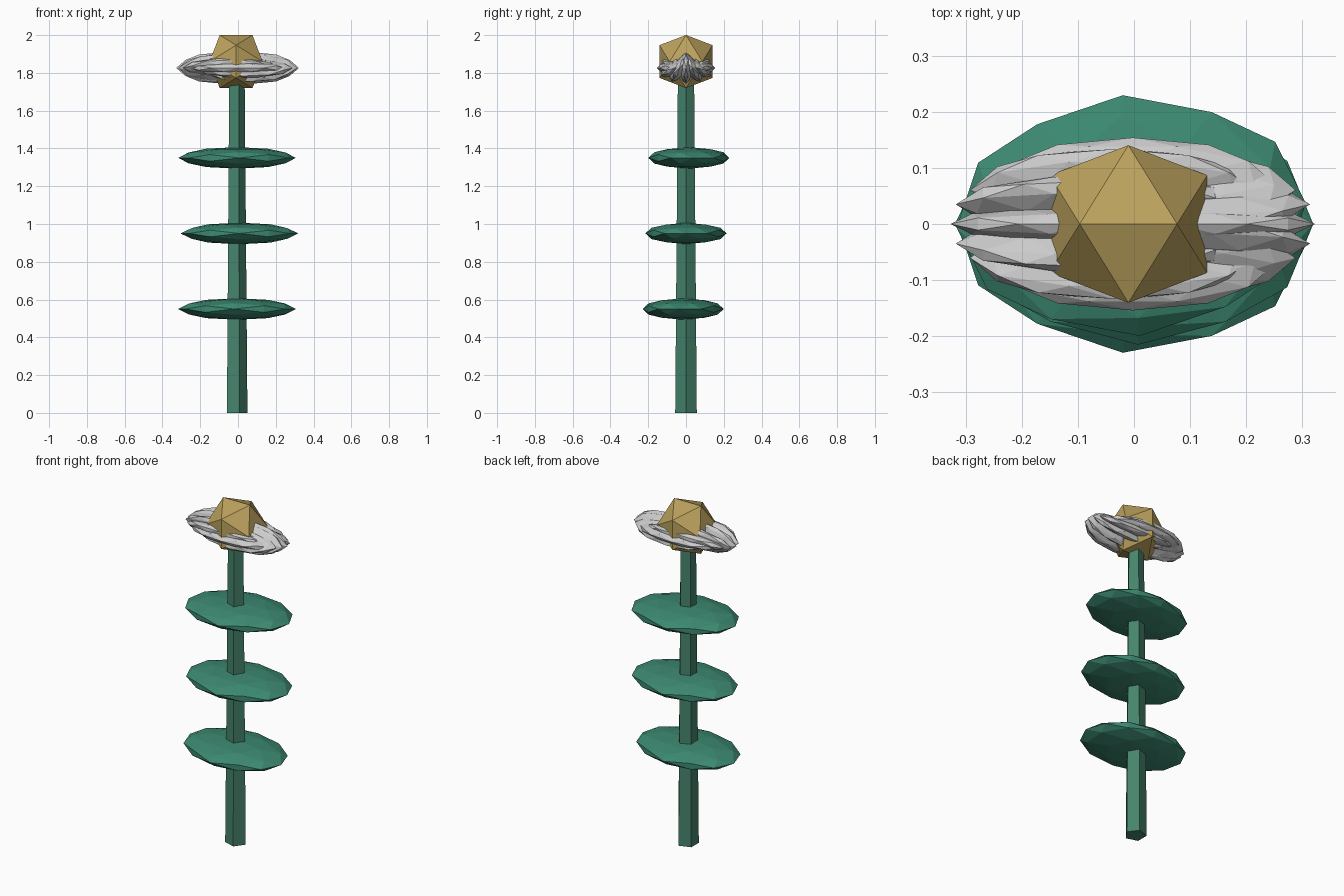
import bpy, bmesh, math
from mathutils import Vector, Matrix

if "Cube" in bpy.data.objects:
    bpy.data.objects.remove(bpy.data.objects["Cube"])

CX = -0.01  # stem axis


def material(name, rgb):
    m = bpy.data.materials.new(name)
    m.diffuse_color = (*rgb, 1)
    m.use_nodes = True
    m.node_tree.nodes["Principled BSDF"].inputs["Base Color"].default_value = m.diffuse_color
    return m


def add_object(name, bm, mat=None):
    bmesh.ops.recalc_face_normals(bm, faces=bm.faces)
    me = bpy.data.meshes.new(name)
    bm.to_mesh(me)
    bm.free()
    ob = bpy.data.objects.new(name, me)
    bpy.context.collection.objects.link(ob)
    if mat:
        me.materials.append(mat)
    return ob


def ico_points(detail):
    """Unit icosahedron with edges on the axes, optionally subdivided once."""
    t = (1 + math.sqrt(5)) / 2
    pts = []
    for s in (-1, 1):
        for u in (-t, t):
            pts += [Vector(p).normalized() for p in ((s, 0, u), (0, u, s), (u, s, 0))]
    if detail:
        pts += [((a + b) / 2).normalized() for i, a in enumerate(pts)
                for b in pts[i + 1:] if (a - b).length < 1.1]
    return pts


def gem(name, loc, scale, rot=None, detail=1, mat=None):
    """Faceted ellipsoid."""
    bm = bmesh.new()
    rot = rot or Matrix.Identity(4)
    for p in ico_points(detail):
        bm.verts.new(p)
    bmesh.ops.convex_hull(bm, input=list(bm.verts))
    bm.transform(Matrix.Translation(loc) @ rot @ Matrix.Diagonal((*scale, 1)))
    return add_object(name, bm, mat)


green = material("stem_green", (0.06, 0.23, 0.15))
leaf_green = material("leaf_green", (0.045, 0.25, 0.165))
gold = material("gold", (0.5, 0.36, 0.11))

# Tapered five-sided stem
bm = bmesh.new()
rings = [[bm.verts.new((CX + r * math.cos(i * math.tau / 5), r * math.sin(i * math.tau / 5), z))
          for i in range(5)] for r, z in ((0.06, 0), (0.045, 1.8))]
for i in range(5):
    j = (i + 1) % 5
    bm.faces.new((rings[0][i], rings[0][j], rings[1][j], rings[1][i]))
for ring in rings:
    bm.faces.new(ring)
add_object("stem", bm, green)

# Flat leaves, each nudged in a different direction
for i, (dx, dy, yaw) in enumerate(((0.005, -0.015, -4), (0.0175, 0, 0), (0.005, 0.015, 4))):
    gem(f"leaf_{i + 1}", (CX + dx, dy, 0.55 + 0.4 * i), (0.312, 0.215, 0.057),
        Matrix.Rotation(math.radians(yaw), 4, 'Z'), mat=leaf_green)

# Long petals in a ring, each rolled about its length
N, R = 12, 0.07
for i in range(N):
    a = i * math.tau / N
    gem(f"petal_{i + 1}", (CX + 0.008 + R * math.cos(a), R * math.sin(a), 1.826),
        (0.255, 0.035, 0.084), Matrix.Rotation(a, 4, 'X'))

# Flower centre
gem("flower_centre", (CX, 0, 1.86), (0.165,) * 3, detail=0, mat=gold)
